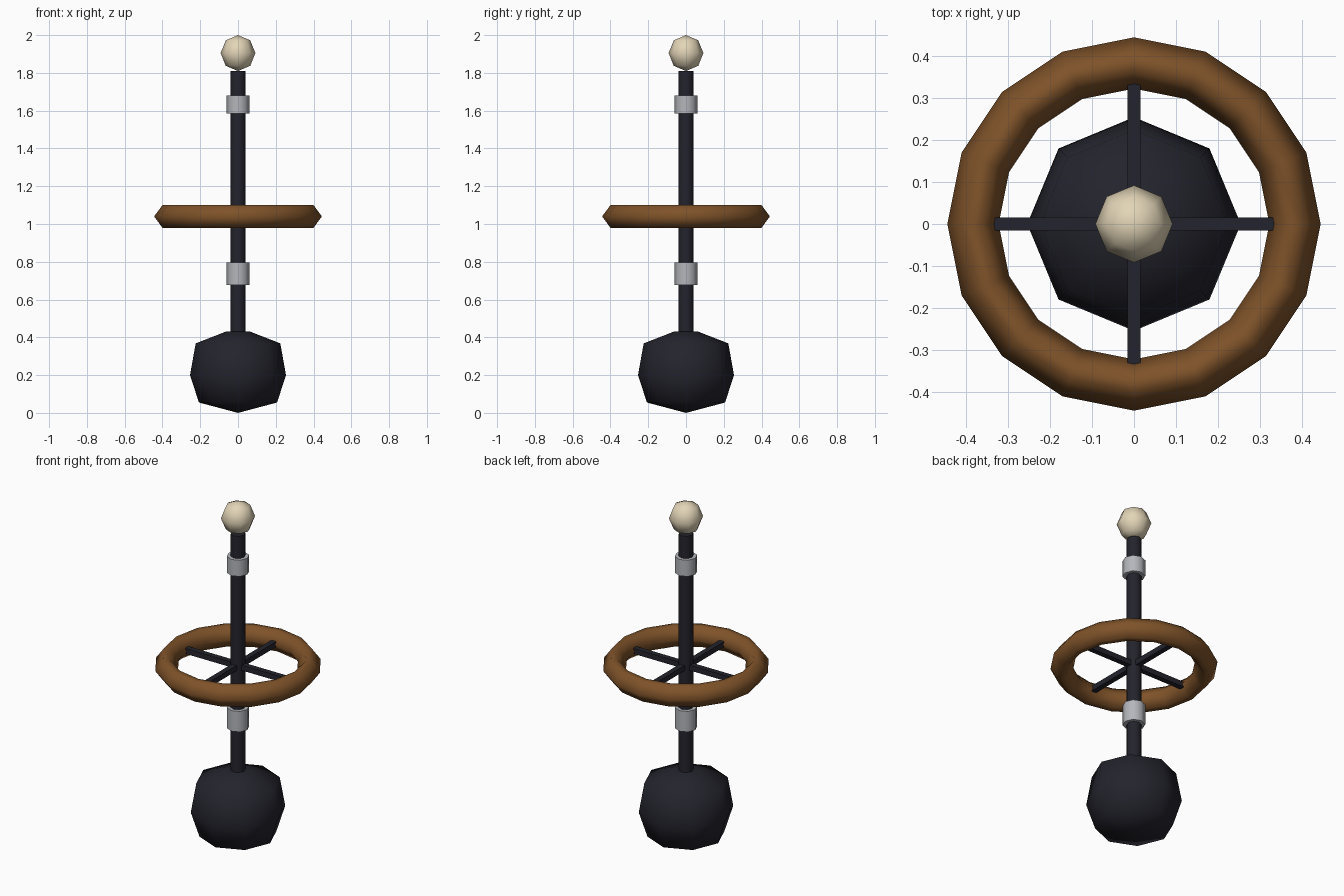
import bpy, math

if "Cube" in bpy.data.objects:
    bpy.data.objects.remove(bpy.data.objects["Cube"])


def mat(name, rgb):
    m = bpy.data.materials.new(name)
    m.diffuse_color = (*rgb, 1)
    m.use_nodes = True
    m.node_tree.nodes["Principled BSDF"].inputs["Base Color"].default_value = m.diffuse_color
    return m


IRON = mat("dark iron", (0.017, 0.017, 0.026))
WOOD = mat("brown wood", (0.21, 0.085, 0.022))
STEEL = mat("grey steel", (0.46, 0.47, 0.50))
IVORY = mat("ivory", (0.76, 0.66, 0.47))


def lathe(name, profile, sides, material, angle=180, closed=False):
    """Spin (radius, z) points round the z axis; radius 0 makes a pole."""
    verts, rings, faces = [], [], []
    for r, z in profile:
        n = 1 if r == 0 else sides
        rings.append([len(verts) + i for i in range(n)])
        for i in range(n):
            a = 2 * math.pi * i / sides
            verts.append((r * math.cos(a), r * math.sin(a), z))
    pairs = list(zip(rings, rings[1:]))
    if closed:
        pairs.append((rings[-1], rings[0]))
    for lo, hi in pairs:
        for i in range(sides):
            j = (i + 1) % sides
            f = [lo[i % len(lo)], lo[j % len(lo)], hi[j % len(hi)], hi[i % len(hi)]]
            faces.append(list(dict.fromkeys(f)))
    if not closed:
        if len(rings[0]) > 1:
            faces.append(rings[0][::-1])
        if len(rings[-1]) > 1:
            faces.append(rings[-1])
    me = bpy.data.meshes.new(name)
    me.from_pydata(verts, [], faces)
    me.materials.append(material)
    ob = bpy.data.objects.new(name, me)
    bpy.context.collection.objects.link(ob)
    bpy.ops.object.select_all(action='DESELECT')
    ob.select_set(True)
    bpy.context.view_layer.objects.active = ob
    bpy.ops.object.shade_smooth_by_angle(angle=math.radians(angle))
    return ob


# Heavy faceted weight at the bottom
lathe("weight_ball", [(0, 0.0), (0.207, 0.055), (0.254, 0.2), (0.224, 0.368), (0.065, 0.43), (0, 0.43)],
      8, IRON)

# Central shaft
lathe("shaft", [(0.039, 0.38), (0.039, 1.81)], 8, IRON, 50)

# Two steel collars
for name, z0, z1 in (("lower_collar", 0.677, 0.797), ("upper_collar", 1.585, 1.68)):
    lathe(name, [(0.06, z0), (0.06, z1)], 8, STEEL, 50)

# Wooden wheel rim
Z = 1.04
lathe("wheel_rim", [(0.444, Z), (0.40, Z + 0.06), (0.366, Z + 0.06),
                    (0.322, Z), (0.366, Z - 0.06), (0.40, Z - 0.06)], 16, WOOD, closed=True)

# Crossed spokes
for i in range(2):
    bpy.ops.mesh.primitive_cube_add(size=1, location=(0, 0, Z), rotation=(0, 0, i * math.pi / 2))
    ob = bpy.context.object
    ob.name = "spoke_bar_%d" % (i + 1)
    ob.scale = (0.68, 0.031, 0.031)
    ob.data.materials.append(IRON)

# Ivory knob on top
knob = [(0.092 * math.sin(k * math.pi / 4) if 0 < k < 4 else 0,
         1.905 - 0.095 * math.cos(k * math.pi / 4)) for k in range(5)]
lathe("top_knob", knob, 8, IVORY)
